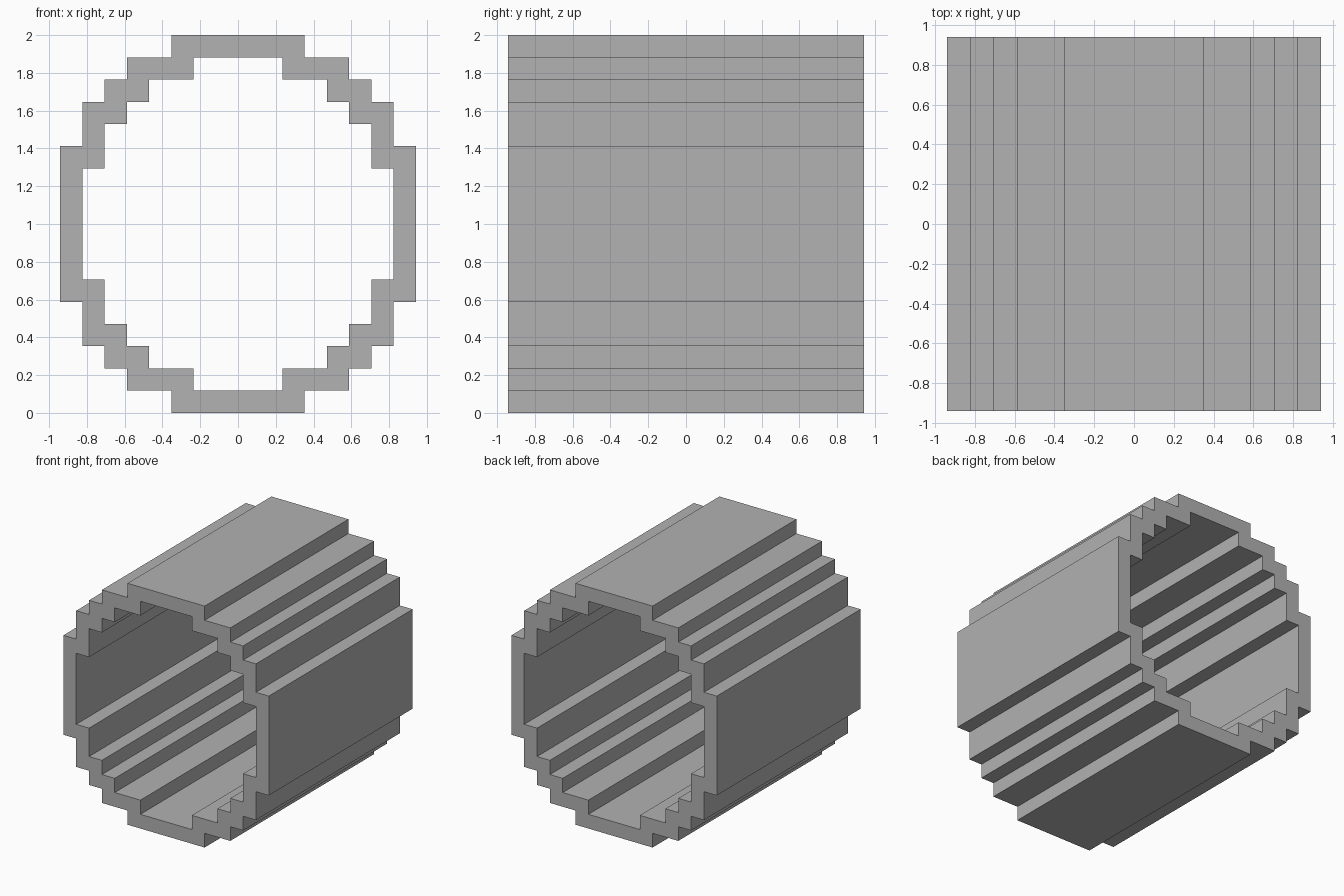
import bpy
import bmesh

if "Cube" in bpy.data.objects:
    bpy.data.objects.remove(bpy.data.objects["Cube"])

U = 2 / 17          # one step of the staircase profile
HALF_DEPTH = 8 * U  # tube runs along y

# One quadrant of the outer outline, in steps from the tube axis
quadrant = [(3, 8.5), (3, 7.5), (5, 7.5), (5, 6.5), (6, 6.5),
            (6, 5.5), (7, 5.5), (7, 3.5), (8, 3.5)]


def ring(inset):
    """Mirror the quadrant into a closed stepped outline."""
    right = [(x - inset, z - inset) for x, z in quadrant]
    right += [(x, -z) for x, z in reversed(right)]
    return right + [(-x, z) for x, z in reversed(right)]


bm = bmesh.new()


def loop(inset, y):
    return [bm.verts.new((x * U, y, z * U + 1)) for x, z in ring(inset)]


# Outer front, outer back, inner back and inner front outlines, joined in a cycle
loops = [loop(0, -HALF_DEPTH), loop(0, HALF_DEPTH),
         loop(1, HALF_DEPTH), loop(1, -HALF_DEPTH)]
for k in range(4):
    a, b = loops[k], loops[(k + 1) % 4]
    for i in range(len(a)):
        j = (i + 1) % len(a)
        bm.faces.new((a[i], a[j], b[j], b[i]))
bmesh.ops.recalc_face_normals(bm, faces=bm.faces[:])

mesh = bpy.data.meshes.new("stepped_tube")
bm.to_mesh(mesh)
bm.free()

# Plain grey all over
grey = bpy.data.materials.new("light grey")
grey.diffuse_color = (0.445, 0.445, 0.445, 1)
grey.use_nodes = True
grey.node_tree.nodes["Principled BSDF"].inputs["Base Color"].default_value = grey.diffuse_color
mesh.materials.append(grey)

tube = bpy.data.objects.new("stepped_tube", mesh)
bpy.context.collection.objects.link(tube)
